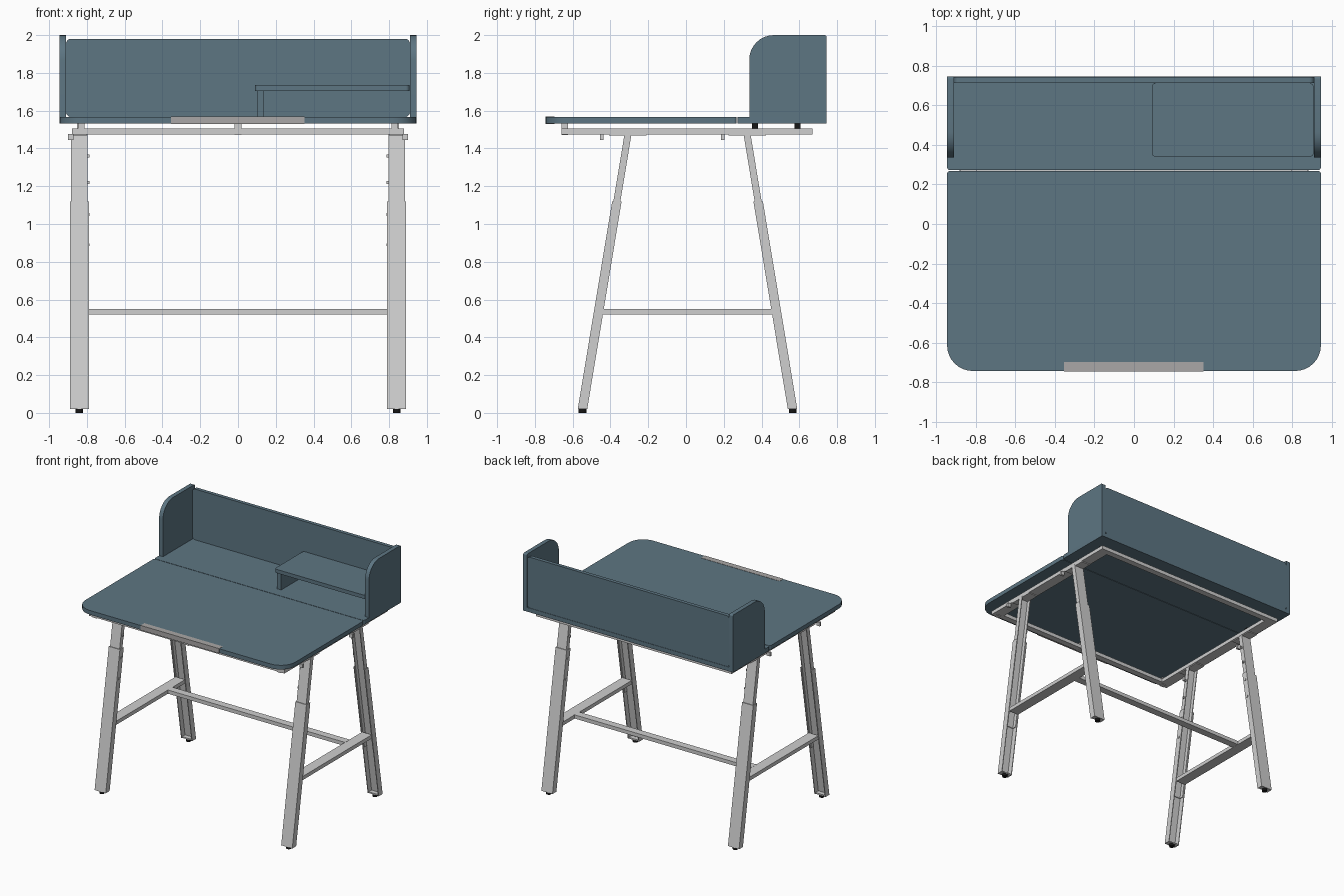
import bpy, bmesh, math
from mathutils import Vector

if "Cube" in bpy.data.objects:
    bpy.data.objects.remove(bpy.data.objects["Cube"])


def material(name, rgb):
    m = bpy.data.materials.new(name)
    m.diffuse_color = (*rgb, 1)
    m.use_nodes = True
    m.node_tree.nodes["Principled BSDF"].inputs["Base Color"].default_value = m.diffuse_color
    return m


TEAL = material("slate_teal", (0.11, 0.18, 0.225))
GREY = material("light_grey_metal", (0.62, 0.62, 0.62))
HANDLE = material("mid_grey", (0.40, 0.39, 0.385))
BLACK = material("black_rubber", (0.008, 0.008, 0.008))

YC = 0.008  # the leg frame sits slightly behind centre


def prism(name, base, top, mat, smooth=False):
    """Solid between two matching outlines of 3D points."""
    bm = bmesh.new()
    a = [bm.verts.new(p) for p in base]
    b = [bm.verts.new(p) for p in top]
    n = len(a)
    bm.faces.new(a[::-1])
    bm.faces.new(b)
    for i in range(n):
        bm.faces.new((a[i], a[(i + 1) % n], b[(i + 1) % n], b[i]))
    bmesh.ops.recalc_face_normals(bm, faces=bm.faces)
    me = bpy.data.meshes.new(name)
    bm.to_mesh(me)
    bm.free()
    me.materials.append(mat)
    ob = bpy.data.objects.new(name, me)
    bpy.context.collection.objects.link(ob)
    if smooth:
        bpy.ops.object.select_all(action='DESELECT')
        ob.select_set(True)
        bpy.context.view_layer.objects.active = ob
        bpy.ops.object.shade_smooth_by_angle(angle=math.radians(30))
    return ob


def outline(u0, u1, v0, v1, radii, steps=8):
    """Rectangle with a radius per corner: (u0v0, u1v0, u1v1, u0v1)."""
    corners = [(u0, v0, 1, 1, 180), (u1, v0, -1, 1, 270),
               (u1, v1, -1, -1, 0), (u0, v1, 1, -1, 90)]
    pts = []
    for (u, v, su, sv, start), r in zip(corners, radii):
        if r == 0:
            pts.append((u, v))
            continue
        for i in range(steps + 1):
            a = math.radians(start + 90 * i / steps)
            pts.append((u + su * r + r * math.cos(a), v + sv * r + r * math.sin(a)))
    return pts


def slab(name, axis, rect, lo, hi, radii, mat):
    """Rounded board of thickness lo..hi along the given axis."""
    def place(p, d):
        return {'x': (d, *p), 'y': (p[0], d, p[1]), 'z': (*p, d)}[axis]
    pts = outline(*rect, radii)
    return prism(name, [place(p, lo) for p in pts], [place(p, hi) for p in pts], mat, True)


def box(name, x0, x1, y0, y1, z0, z1, mat):
    r = [(x0, y0), (x1, y0), (x1, y1), (x0, y1)]
    return prism(name, [(*p, z0) for p in r], [(*p, z1) for p in r], mat)


# Work surface in two boards, front edge grip
slab("front_top", 'z', (-0.945, 0.945, -0.743, 0.268), 1.533, 1.567,
     (0.13, 0.13, 0.015, 0.015), TEAL)
slab("rear_top", 'z', (-0.945, 0.945, 0.272, 0.745), 1.533, 1.567,
     (0.015, 0.015, 0, 0), TEAL)
box("front_grip", -0.355, 0.352, -0.745, -0.697, 1.53, 1.569, HANDLE)

# Privacy screen: back panel and two side wings
slab("back_panel", 'y', (-0.91, 0.91, 1.567, 1.98), 0.712, 0.742, (0.025,) * 4, TEAL)
for s, side in ((-1, "left"), (1, "right")):
    x = sorted((s * 0.91, s * 0.945))
    slab(side + "_wing", 'x', (0.335, 0.745, 1.567, 2.0), x[0], x[1],
         (0, 0, 0.012, 0.13), TEAL)

# Small raised shelf and its support
slab("shelf", 'z', (0.09, 0.908, 0.34, 0.712), 1.705, 1.735, (0.02,) * 4, TEAL)
box("shelf_support", 0.10, 0.137, 0.36, 0.712, 1.567, 1.705, TEAL)

# Under-top frame ring
for s, side in ((-1, "left"), (1, "right")):
    x = sorted((s * 0.795, s * 0.88))
    box(side + "_rail", x[0], x[1], -0.66, 0.67, 1.475, 1.505, GREY)
box("front_rail", -0.795, 0.795, -0.66, -0.61, 1.475, 1.505, GREY)
box("rear_rail", -0.795, 0.795, 0.62, 0.67, 1.475, 1.505, GREY)

# Front hinge brackets, rear spacer pads, side hooks
for x in (-0.83, 0, 0.83):
    box("hinge_bracket", x - 0.018, x + 0.018, -0.66, -0.625, 1.47, 1.533, GREY)
for s in (-1, 1):
    for y in (0.365, 0.59):
        box("spacer_pad", s * 0.835 - 0.015, s * 0.835 + 0.015, y - 0.015, y + 0.015,
            1.505, 1.533, BLACK)
    for y in (-0.445, 0.195):
        box("side_hook", s * 0.885 - 0.015, s * 0.885 + 0.015, y - 0.009, y + 0.009,
            1.445, 1.476, GREY)


def leg_y(z):
    """Distance of the leg centreline from the frame centre at height z."""
    return 0.556 - (z - 0.02) * 0.24 / 1.45


def channel(name, sx, sy, half_w, half_d, t, z0, z1):
    """Splayed U channel, open towards the middle of the desk."""
    w, d = half_w, half_d
    u = [(-w, -d), (-w, d), (w, d), (w, -d), (w - t, -d), (w - t, d - t),
         (t - w, d - t), (t - w, -d)]
    ring = lambda z: [(sx * 0.84 + px, YC + sy * (leg_y(z) + py), z) for px, py in u]
    return prism(name, ring(z0), ring(z1), GREY)


# Four telescopic legs with feet, top plates and adjusting bolts
for sx, side in ((-1, "left"), (1, "right")):
    for sy, end in ((-1, "front"), (1, "rear")):
        tag = f"{end}_{side}_"
        channel(tag + "lower_leg", sx, sy, 0.05, 0.025, 0.006, 0.02, 1.12)
        channel(tag + "upper_leg", sx, sy, 0.043, 0.0185, 0.006, 0.42, 1.476)
        yb, yt = YC + sy * leg_y(0.02), YC + sy * leg_y(1.47)
        x = sx * 0.84
        box(tag + "foot_plate", x - 0.046, x + 0.046, yb - 0.02, yb + 0.02, 0.02, 0.03, GREY)
        foot = [(x + 0.02 * math.cos(i * math.pi / 6), yb + 0.02 * math.sin(i * math.pi / 6))
                for i in range(12)]
        prism(tag + "foot", [(*p, 0) for p in foot], [(*p, 0.02) for p in foot], BLACK)
        box(tag + "top_plate", x - 0.04, x + 0.04, yt - 0.1, yt + 0.1, 1.468, 1.476, GREY)
        for z in (0.89, 1.05, 1.22, 1.36):
            y = YC + sy * leg_y(z)
            xb = sorted((sx * 0.80, sx * 0.785))
            box(tag + "bolt", xb[0], xb[1], y - 0.007, y + 0.007, z - 0.007, z + 0.007, GREY)

# Stretchers: one per side and a long cross bar near the rear
half = leg_y(0.535) - 0.02
for s, side in ((-1, "left"), (1, "right")):
    box(side + "_stretcher", s * 0.84 - 0.043, s * 0.84 + 0.043, YC - half, YC + half,
        0.52, 0.55, GREY)
box("cross_bar", -0.80, 0.80, 0.235, 0.295, 0.521, 0.551, GREY)
